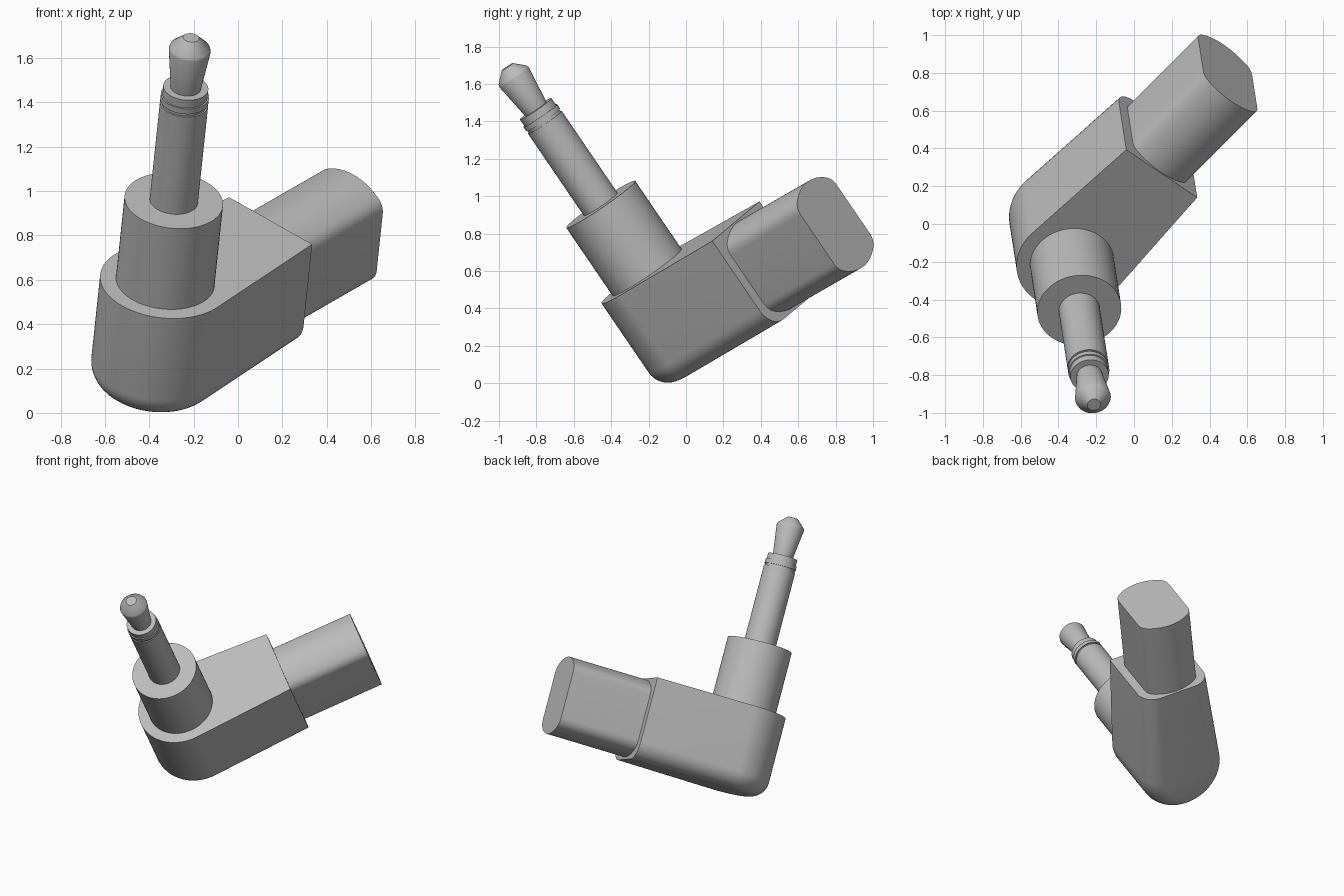
import bpy, bmesh
from math import sin, cos, pi, acos, radians
from mathutils import Vector, Matrix

cube = bpy.data.objects.get("Cube")
if cube:
    bpy.data.objects.remove(cube, do_unlink=True)

# Tilted frame: x across the housing, y towards the cable, z along the plug
back = Vector((0.655, 0.655, 0.377)).normalized()
up = Vector((0.082, -0.566, 0.82))
up = (up - back * up.dot(back)).normalized()
side = back.cross(up)
frame = Matrix((side, back, up)).transposed().to_4x4()
frame.translation = (-0.328, -0.208, 0.593)

grey = bpy.data.materials.new("plain grey")
grey.use_nodes = True
grey.diffuse_color = (0.5, 0.5, 0.5, 1)
grey.node_tree.nodes["Principled BSDF"].inputs["Base Color"].default_value = grey.diffuse_color
parts = []


def loft(name, rings):
    """Skin equal-length closed rings and cap both ends."""
    bm = bmesh.new()
    loops = [[bm.verts.new(p) for p in ring] for ring in rings]
    for a, b in zip(loops, loops[1:]):
        for i in range(len(a)):
            j = (i + 1) % len(a)
            bm.faces.new((a[i], a[j], b[j], b[i]))
    bm.faces.new(loops[0])
    bm.faces.new(loops[-1])
    bmesh.ops.recalc_face_normals(bm, faces=bm.faces)
    mesh = bpy.data.meshes.new(name)
    bm.to_mesh(mesh)
    bm.free()
    mesh.materials.append(grey)
    obj = bpy.data.objects.new(name, mesh)
    obj.matrix_world = frame
    bpy.context.collection.objects.link(obj)
    parts.append(obj)


def turned(name, profile, steps=64):
    """Round part along the plug axis from (radius, height) pairs."""
    turns = [2 * pi * i / steps for i in range(steps)]
    loft(name, [[(r * cos(t), r * sin(t), z) for t in turns] for r, z in profile])


# Housing: round front, slightly tapered sides, rounded bottom edge
NOSE, TAIL, LENGTH, DEPTH, FILLET = 0.295, 0.25, 0.725, 0.57, 0.12


def housing_ring(inset, z, steps=48):
    lean = 0.062
    turns = [lean - (pi + 2 * lean) * i / steps for i in range(steps + 1)]
    r, w = NOSE - inset, TAIL - inset
    arc = [(r * cos(t), r * sin(t), z) for t in turns]
    return arc + [(-w, LENGTH, z), (w, LENGTH, z)]


rings = [housing_ring(0, 0)]
for i in range(11):
    t = pi / 2 * i / 10
    rings.append(housing_ring(FILLET * (1 - cos(t)), -DEPTH + FILLET * (1 - sin(t))))
loft("housing", rings)

# Cable sleeve: a circle with flattened sides and softened corners
SOFT, CORE, FLAT, MID = 0.08, 0.192, 0.11, -0.281


def sleeve_ring(y):
    corner = acos(FLAT / CORE)
    half = []
    for i in range(17):
        t = corner + (pi - 2 * corner) * i / 16
        half.append((CORE + SOFT) * Vector((cos(t), sin(t))))
    centre = CORE * Vector((cos(corner), sin(corner)))
    soft = [centre + SOFT * Vector((cos(corner * i / 6), sin(corner * i / 6))) for i in range(6)]
    half = soft + half + [Vector((-p.x, p.y)) for p in reversed(soft)]
    return [(p.x, y, MID + p.y) for p in half] + [(-p.x, y, MID - p.y) for p in half]


loft("cable_sleeve", [sleeve_ring(LENGTH - 0.05), sleeve_ring(1.296)])

# Plug: collar, shaft with contact rings, flared tip
TOP = 0.442
turned("collar", [(0.223, -0.03), (0.223, TOP)])
shaft = [(0.109, -0.02), (0.109, 0.533), (0.102, 0.533), (0.102, 0.548),
         (0.109, 0.548), (0.109, 0.577), (0.102, 0.577), (0.102, 0.62)]
turned("plug_shaft", [(r, TOP + z) for r, z in shaft])
tip = [(0.066, 0.6), (0.095, 0.825), (0.09, 0.84), (0.036, 0.892)]
turned("plug_tip", [(r, TOP + z) for r, z in tip])

# Smooth curved walls, keep rims sharp
bpy.ops.object.select_all(action='DESELECT')
for obj in parts:
    obj.select_set(True)
bpy.context.view_layer.objects.active = parts[0]
bpy.ops.object.shade_smooth_by_angle(angle=radians(30))
